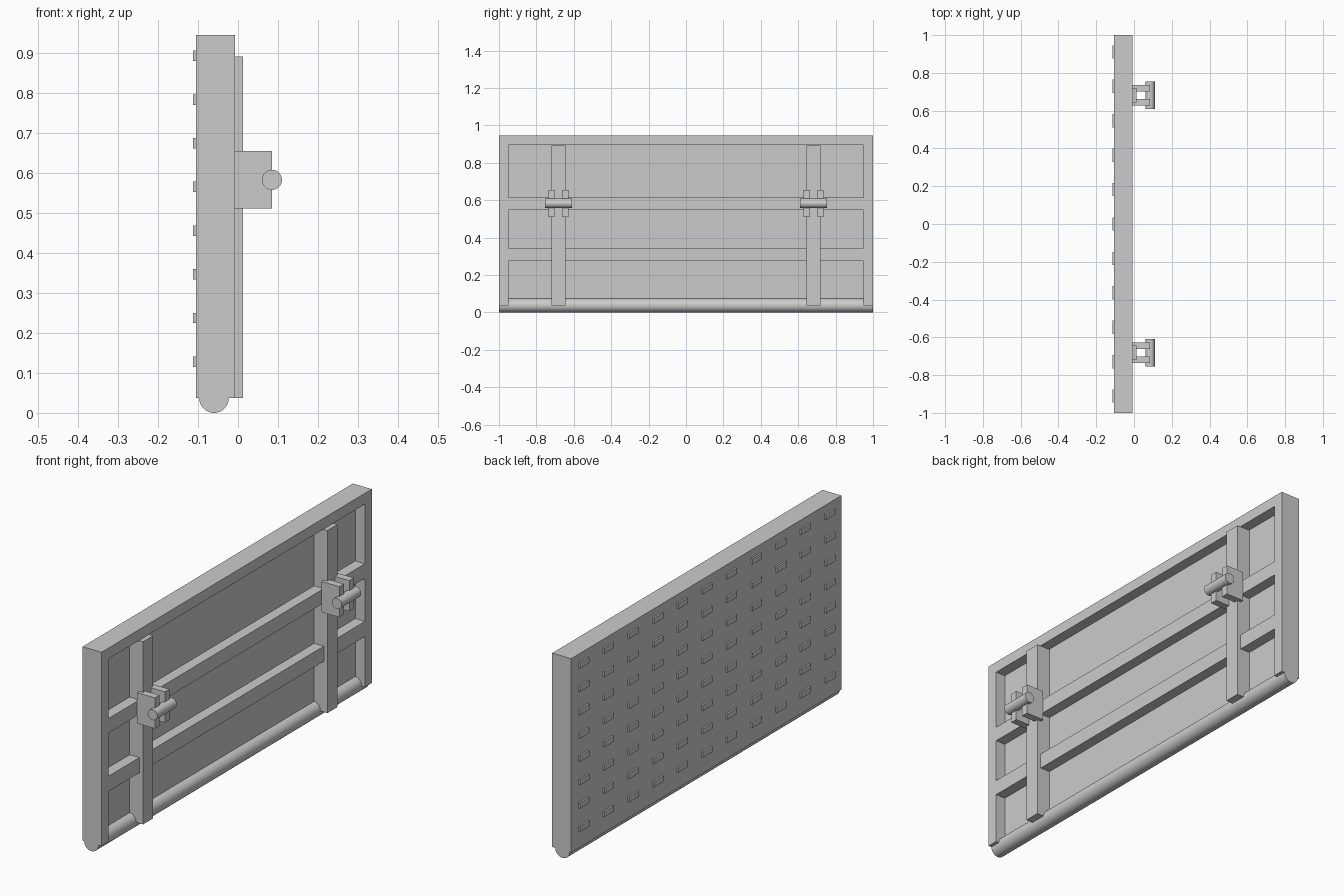
import bpy
import bmesh
import math
from mathutils import Matrix, Vector

cube = bpy.data.objects.get("Cube")
if cube:
    bpy.data.objects.remove(cube, do_unlink=True)

grey = bpy.data.materials.new("plain grey")
grey.use_nodes = True
COLOR = (0.6, 0.6, 0.6, 1)
grey.diffuse_color = COLOR
grey.node_tree.nodes["Principled BSDF"].inputs["Base Color"].default_value = COLOR


def finish(name, bm):
    mesh = bpy.data.meshes.new(name)
    bm.to_mesh(mesh)
    bm.free()
    mesh.materials.append(grey)
    obj = bpy.data.objects.new(name, mesh)
    bpy.context.collection.objects.link(obj)


def add_box(bm, xs, ys, zs):
    spans = (xs, ys, zs)
    center = Vector([(a + b) / 2 for a, b in spans])
    size = Vector([b - a for a, b in spans])
    bmesh.ops.create_cube(bm, size=1, matrix=Matrix.Translation(center) @ Matrix.Diagonal(size).to_4x4())


def box(name, xs, ys, zs):
    bm = bmesh.new()
    add_box(bm, xs, ys, zs)
    finish(name, bm)


def rod(name, center, radius, length):
    """Round bar lying along y."""
    bm = bmesh.new()
    turn = Matrix.Rotation(math.pi / 2, 4, 'X')
    bmesh.ops.create_cone(bm, cap_ends=True, segments=40, radius1=radius, radius2=radius,
                          depth=length, matrix=Matrix.Translation(center) @ turn)
    for face in bm.faces:
        face.smooth = len(face.verts) == 4
    for edge in bm.edges:
        edge.smooth = all(len(f.verts) == 4 for f in edge.link_faces)
    finish(name, bm)


BACK, SKIN, FACE = -0.105, -0.057, -0.007
BOTTOM, TOP = 0.037, 0.945
INNER = 0.949

# Solid skin with a raised frame and two cross rails
box("panel_skin", (BACK, SKIN), (-1, 1), (BOTTOM, TOP))
box("top_rail", (SKIN, FACE), (-INNER, INNER), (0.894, TOP))
box("upper_cross_rail", (SKIN, FACE), (-INNER, INNER), (0.547, 0.615))
box("lower_cross_rail", (SKIN, FACE), (-INNER, INNER), (0.274, 0.345))
box("right_stile", (SKIN, FACE), (-1, -INNER), (BOTTOM, TOP))
box("left_stile", (SKIN, FACE), (INNER, 1), (BOTTOM, TOP))

# Hinge bar along the bottom edge
rod("hinge_bar", (-0.06, 0, BOTTOM), BOTTOM, 2)

# Posts, each with a two-plate bracket and a pin
for side, sign in (("right", -1), ("left", 1)):
    y = sign * 0.682
    box(side + "_post", (SKIN, 0.012), (y - 0.0375, y + 0.0375), (BOTTOM, 0.892))
    bm = bmesh.new()
    for offset in (-0.037, 0.037):
        add_box(bm, (FACE, 0.085), (y + offset - 0.017, y + offset + 0.017), (0.511, 0.655))
    finish(side + "_bracket", bm)
    rod(side + "_pin", (0.085, y, 0.583), 0.025, 0.144)

# Grid of tread studs on the outer face
bm = bmesh.new()
for row in range(8):
    z = 0.128 + row * 0.1093
    for column in range(-5, 6):
        y = column * 0.1822
        add_box(bm, (-0.113, BACK), (y - 0.035, y + 0.035), (z - 0.013, z + 0.013))
finish("tread_studs", bm)
